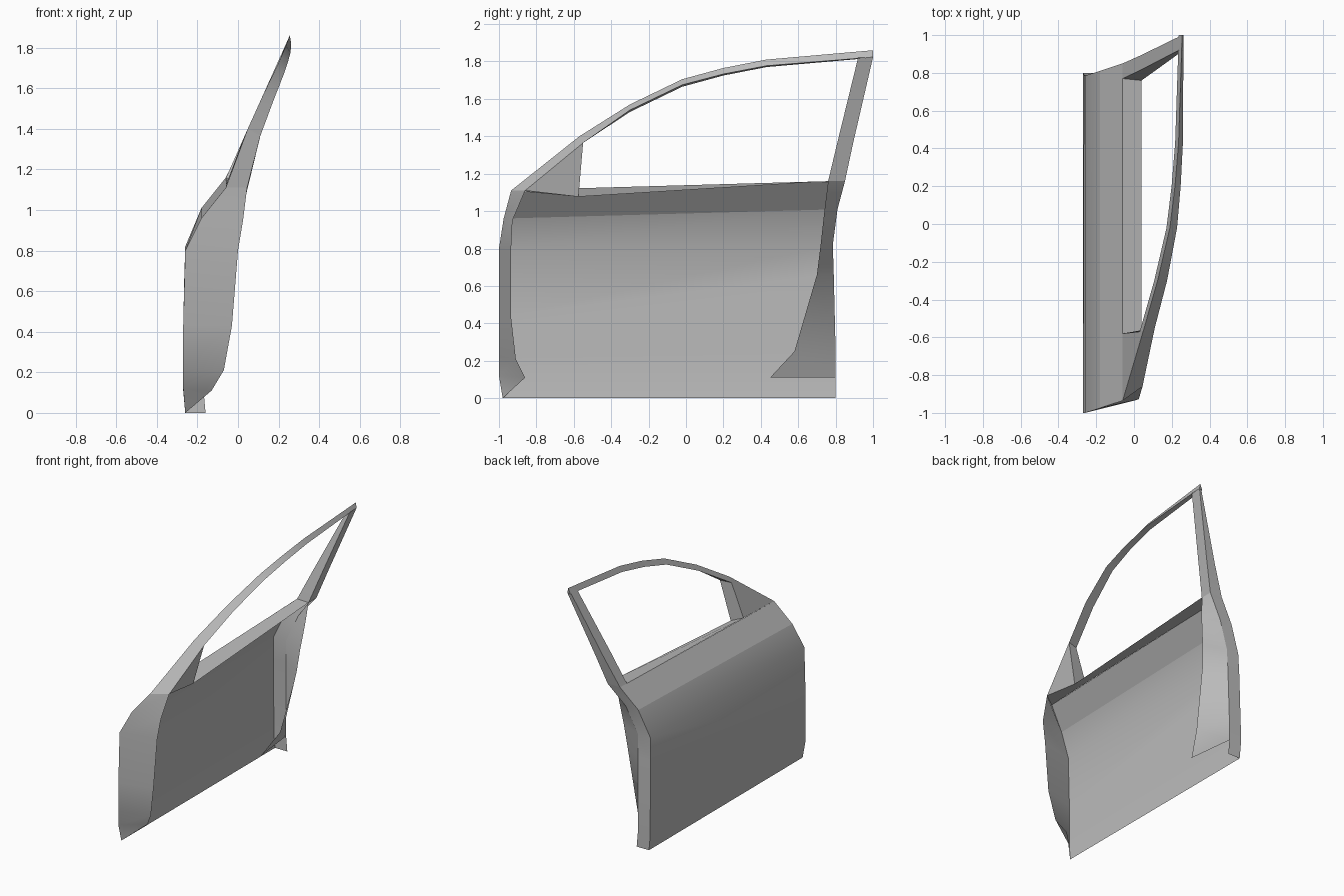
import bpy
import bmesh
from math import radians
from mathutils import Vector

default_cube = bpy.data.objects.get("Cube")
if default_cube:
    bpy.data.objects.remove(default_cube, do_unlink=True)

# Single plain grey for the bare metal
GREY = (0.5, 0.5, 0.5, 1.0)
metal = bpy.data.materials.new("plain_grey")
metal.use_nodes = True
metal.diffuse_color = GREY
metal.node_tree.nodes["Principled BSDF"].inputs["Base Color"].default_value = GREY


def points(*coordinates):
    return [Vector(c) for c in coordinates]


def shifted(line, offsets):
    return [point + Vector(offset) for point, offset in zip(line, offsets)]


def sheet(name, lines, facing):
    """Skin neighbouring polylines with quads, turned towards a direction."""
    bm = bmesh.new()
    grid = [[bm.verts.new(point) for point in line] for line in lines]
    for first, second in zip(grid, grid[1:]):
        for i in range(len(first) - 1):
            bm.faces.new((first[i], second[i], second[i + 1], first[i + 1]))
    bmesh.ops.remove_doubles(bm, verts=bm.verts, dist=0.0005)
    bm.normal_update()
    total = sum((f.normal * f.calc_area() for f in bm.faces), Vector())
    if facing is None:
        bmesh.ops.recalc_face_normals(bm, faces=bm.faces)
    elif total.dot(Vector(facing)) < 0:
        bmesh.ops.reverse_faces(bm, faces=bm.faces)
    mesh = bpy.data.meshes.new(name)
    bm.to_mesh(mesh)
    bm.free()
    mesh.materials.append(metal)
    for polygon in mesh.polygons:
        polygon.use_smooth = True
    mesh.set_sharp_from_angle(angle=radians(32))
    door_part = bpy.data.objects.new(name, mesh)
    bpy.context.collection.objects.link(door_part)
    return door_part


OUTWARD, INWARD = (-1, 0, 0), (1, 0, 0)
FORWARD, REARWARD = (0, -1, 0), (0, 1, 0)
UP, DOWN = (0, 0, 1), (0, 0, -1)

# Edges of the outer skin, from the bottom up
skin_front = points((-.26, -.98, 0), (-.27, -1, .12), (-.27, -1, .22), (-.27, -1, .43),
                    (-.26, -1, .8), (-.18, -.975, .96), (-.06, -.935, 1.11))
skin_rear = points((-.26, .8, 0), (-.27, .8, .11), (-.27, .8, .25), (-.265, .79, .66),
                   (-.26, .785, .82), (-.18, .81, 1.01), (-.06, .85, 1.16))

# Inner edge of the front flange
flange_inner = points((-.26, -.98, 0), (-.13, -.86, .11), (-.07, -.91, .21), (-.03, -.935, .43),
                      (0, -.935, .8), (.025, -.928, .95), (.045, -.86, 1.11))

# Rear flange and the inner edge of the lock panel
rear_inner = shifted(skin_rear, [(.1, 0, 0)] * len(skin_rear))
lock_edge = points((-.13, .45, .11), (-.065, .58, .25), (-.015, .7, .66),
                   (0, .72, .82), (.025, .74, 1), (.04, .76, 1.16))

# Outer skin and its sloping shoulder
sheet("outer_skin", [skin_front[:6], skin_rear[:6]], OUTWARD)
sheet("skin_shoulder", [skin_front[5:], skin_rear[5:]], OUTWARD)

# Folded end panels
sheet("front_flange", [skin_front, flange_inner], FORWARD)
sheet("rear_flange", [skin_rear, rear_inner], REARWARD)
sheet("lock_panel", [rear_inner[1:], lock_edge], INWARD)

# Curved window frame: ridge, inner lip and outer lip
ridge = points((-.06, -.935, 1.11), (.048, -.57, 1.4), (.125, -.3, 1.57), (.19, -.02, 1.705),
               (.217, .2, 1.765), (.236, .43, 1.81), (.255, 1, 1.86))
inner_lip = points((.045, -.86, 1.11), (.11, -.55, 1.365), (.175, -.3, 1.54), (.228, -.02, 1.675),
                   (.247, .2, 1.733), (.259, .43, 1.777), (.262, 1, 1.823))
outer_lip = shifted(ridge[1:], [(-.018, 0, -.04)] * 6)
sheet("window_frame", [outer_lip, ridge[1:], inner_lip[1:], outer_lip], None)
sheet("windscreen_edge", [ridge[:2], inner_lip[:2]], UP)

# Rear window pillar, a four-sided tapering tube
pillar_back = points(skin_rear[-1], (.04, .895, 1.37), ridge[-1])
pillar_inner_back = points(rear_inner[-1], (.11, .895, 1.37), inner_lip[-1])
pillar_inner_front = points(lock_edge[-1], (.11, .81, 1.37), (.262, .92, 1.82))
pillar_outer_front = points((-.06, .77, 1.157), (.035, .815, 1.37), outer_lip[-1] + Vector((0, -.08, 0)))
sheet("rear_pillar", [pillar_back, pillar_inner_back, pillar_inner_front,
                      pillar_outer_front, pillar_back], None)

# Mirror corner: outer and inner triangles, post and floor
sill_outer = Vector((-.06, -.58, 1.122))
sill_inner = Vector((.04, -.575, 1.077))
corner_outer = [ridge[0], sill_outer]
corner_inner = [inner_lip[0], sill_inner]
sheet("mirror_corner_outer", [[ridge[0], ridge[1]], [sill_outer, outer_lip[0]]], OUTWARD)
sheet("mirror_corner_inner", [corner_inner, [inner_lip[1], inner_lip[1]]], INWARD)
sheet("mirror_corner_post", [[sill_outer, outer_lip[0]], [sill_inner, inner_lip[1]]], REARWARD)
sheet("mirror_corner_floor", [corner_outer, corner_inner], DOWN)

# Window sill
sheet("window_sill", [[sill_outer, pillar_outer_front[0]], [sill_inner, lock_edge[-1]]], UP)
